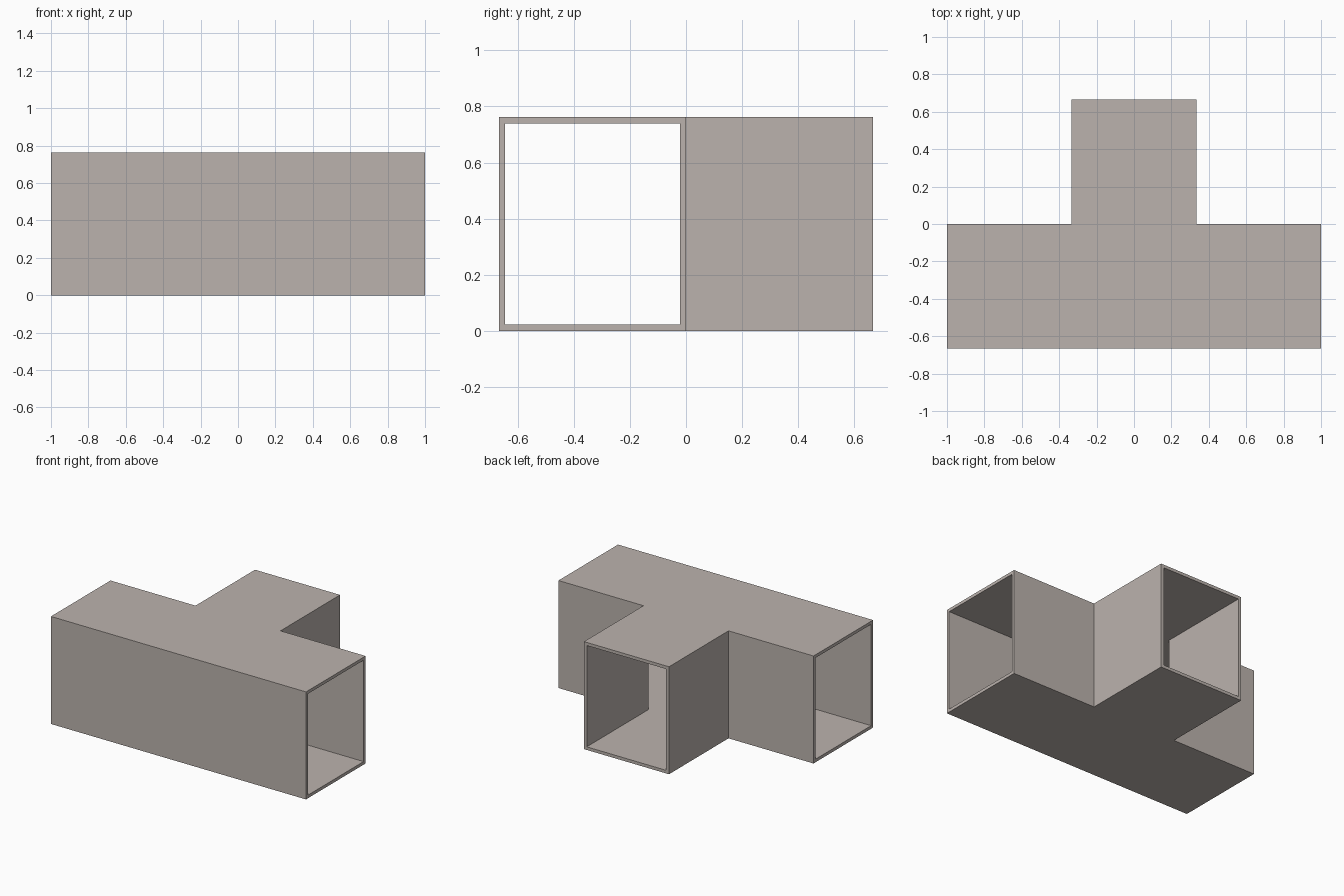
import bpy
import bmesh

if "Cube" in bpy.data.objects:
    bpy.data.objects.remove(bpy.data.objects["Cube"])

HEIGHT = 0.762      # duct height
HALF = 2 / 3        # half depth of the whole tee
BRANCH = 1 / 3      # half width of the side branch
WALL = 0.022        # sheet thickness

metal = bpy.data.materials.new("warm_grey_metal")
metal.diffuse_color = (0.50, 0.45, 0.42, 1)
metal.use_nodes = True
metal.node_tree.nodes["Principled BSDF"].inputs["Base Color"].default_value = metal.diffuse_color


def tee_prism(name, inset, overshoot, z0, z1):
    """Tee-shaped prism, shrunk by inset at the sides and lengthened at the open ends."""
    end, tip = 1 + overshoot, HALF + overshoot
    front, back, arm = -HALF + inset, -inset, BRANCH - inset
    right = [(end, front), (end, back), (arm, back), (arm, tip)]
    outline = right + [(-x, y) for x, y in reversed(right)]

    bm = bmesh.new()
    base = bm.faces.new([bm.verts.new((x, y, z0)) for x, y in outline])
    top = bmesh.ops.extrude_face_region(bm, geom=[base])["geom"]
    bmesh.ops.translate(bm, vec=(0, 0, z1 - z0),
                        verts=[g for g in top if isinstance(g, bmesh.types.BMVert)])
    bmesh.ops.recalc_face_normals(bm, faces=bm.faces)
    mesh = bpy.data.meshes.new(name)
    bm.to_mesh(mesh)
    bm.free()
    mesh.materials.append(metal)
    obj = bpy.data.objects.new(name, mesh)
    bpy.context.collection.objects.link(obj)
    return obj


# Outer shell and the hollow passage running out of all three ends
duct = tee_prism("tee_duct", 0, 0, 0, HEIGHT)
passage = tee_prism("passage_cutter", WALL, 0.1, WALL, HEIGHT - WALL)
passage.hide_render = True
passage.hide_set(True)

cut = duct.modifiers.new("hollow", 'BOOLEAN')
cut.operation = 'DIFFERENCE'
cut.solver = 'EXACT'
cut.object = passage
